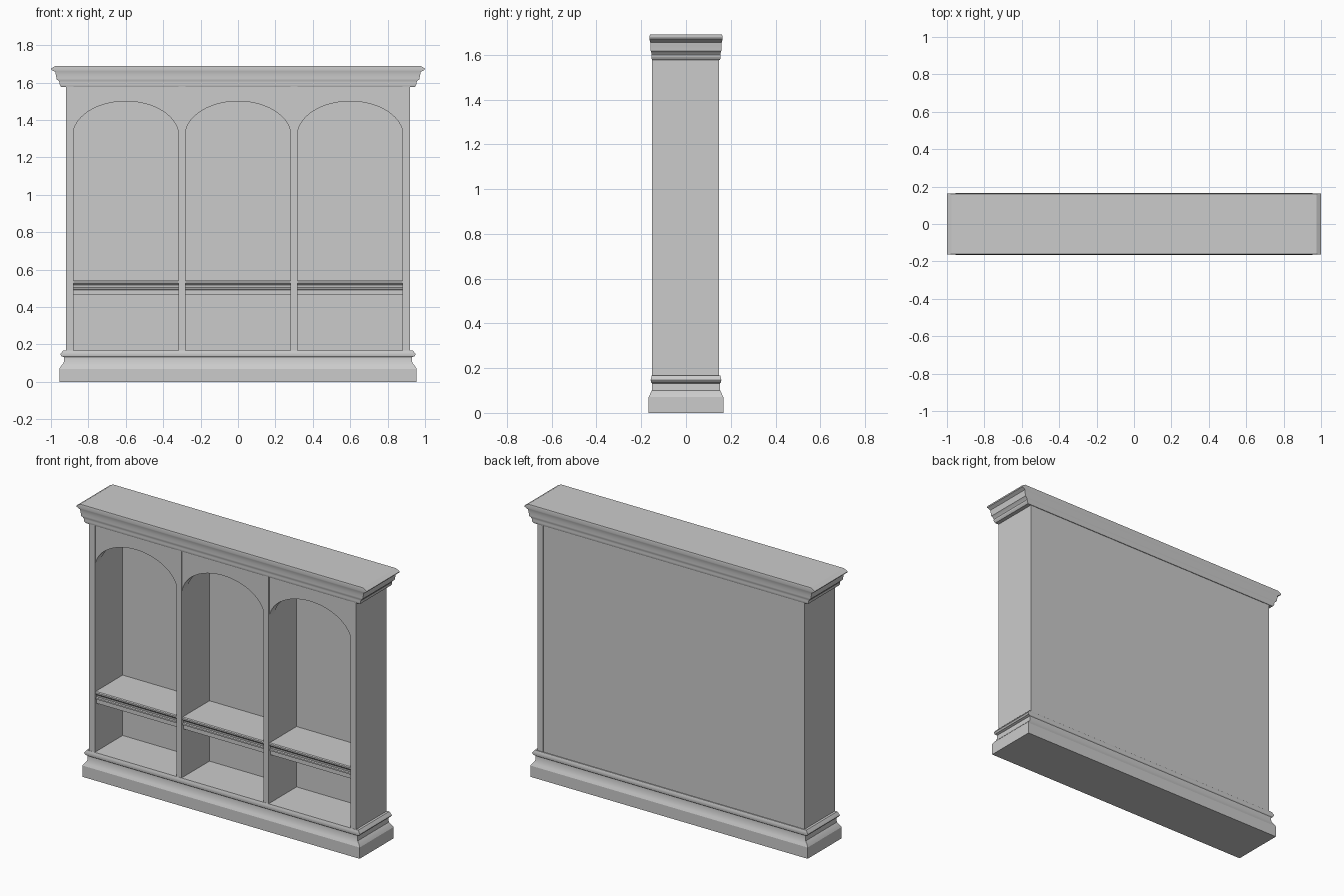
import bpy, bmesh, math

if "Cube" in bpy.data.objects:
    bpy.data.objects.remove(bpy.data.objects["Cube"])


def finish(name, bm):
    bmesh.ops.recalc_face_normals(bm, faces=bm.faces)
    me = bpy.data.meshes.new(name)
    bm.to_mesh(me)
    bm.free()
    ob = bpy.data.objects.new(name, me)
    bpy.context.collection.objects.link(ob)
    bpy.ops.object.select_all(action='DESELECT')
    ob.select_set(True)
    bpy.context.view_layer.objects.active = ob
    bpy.ops.object.shade_smooth_by_angle(angle=math.radians(25))
    return ob


def box(name, x0, x1, y0, y1, z0, z1):
    bm = bmesh.new()
    bmesh.ops.create_cube(bm, size=1)
    for v in bm.verts:
        v.co = ((x0 + x1) / 2 + v.co.x * (x1 - x0),
                (y0 + y1) / 2 + v.co.y * (y1 - y0),
                (z0 + z1) / 2 + v.co.z * (z1 - z0))
    return finish(name, bm)


def stacked_moulding(name, rings):
    """Solid made of rectangular rings (half width, half depth, height)."""
    bm = bmesh.new()
    loops = [[bm.verts.new((sx * hx, sy * hy, z))
              for sx, sy in ((-1, -1), (1, -1), (1, 1), (-1, 1))]
             for hx, hy, z in rings]
    for a, b in zip(loops, loops[1:]):
        for i in range(4):
            j = (i + 1) % 4
            bm.faces.new((a[i], a[j], b[j], b[i]))
    bm.faces.new(loops[0])
    bm.faces.new(loops[-1])
    return finish(name, bm)


def prism(name, pts, to3d, direction):
    """Extrude a closed outline placed in space by to3d."""
    bm = bmesh.new()
    face = bm.faces.new([bm.verts.new(to3d(*p)) for p in pts])
    res = bmesh.ops.extrude_face_region(bm, geom=[face])
    verts = [g for g in res['geom'] if isinstance(g, bmesh.types.BMVert)]
    bmesh.ops.translate(bm, verts=verts, vec=direction)
    return finish(name, bm)


# Plinth with sloped shoulder and rounded top bead
stacked_moulding("plinth", [
    (0.955, 0.167, 0.0), (0.955, 0.167, 0.07), (0.946, 0.160, 0.085),
    (0.932, 0.153, 0.10), (0.930, 0.152, 0.132), (0.944, 0.156, 0.137),
    (0.950, 0.158, 0.147), (0.944, 0.156, 0.156), (0.935, 0.153, 0.167)])

# Crown cornice
stacked_moulding("cornice", [
    (0.945, 0.151, 1.577), (0.950, 0.154, 1.583), (0.954, 0.155, 1.592),
    (0.953, 0.154, 1.600), (0.960, 0.155, 1.610), (0.970, 0.158, 1.618),
    (0.970, 0.158, 1.622), (0.974, 0.158, 1.640), (0.976, 0.160, 1.656),
    (0.982, 0.161, 1.660), (0.997, 0.163, 1.668), (1.000, 0.163, 1.675),
    (0.990, 0.163, 1.681), (0.975, 0.161, 1.690)])

# Sides and dividers
for name, x0, x1 in (("left_side", -0.92, -0.88), ("left_divider", -0.318, -0.282),
                     ("right_divider", 0.282, 0.318), ("right_side", 0.88, 0.92)):
    box(name, x0, x1, -0.152, 0.148, 0.16, 1.58)

# Back panel
box("back_panel", -0.90, 0.90, 0.122, 0.147, 0.16, 1.58)

# Shelf edge outline: nosing, cove and apron
shelf_profile = [
    (0.13, 0.543), (-0.142, 0.543), (-0.147, 0.538), (-0.147, 0.529),
    (-0.142, 0.524), (-0.136, 0.518), (-0.134, 0.505), (-0.142, 0.502),
    (-0.142, 0.493), (-0.134, 0.490), (-0.134, 0.465), (0.13, 0.465)]

# Arched head and shelf in each bay
for label, cx in (("left", -0.6), ("middle", 0.0), ("right", 0.6)):
    w = 0.283
    arch = [(cx - w * math.cos(math.pi * i / 40), 1.315 + 0.185 * math.sin(math.pi * i / 40))
            for i in range(41)]
    outline = arch + [(cx + w, 1.58), (cx - w, 1.58)]
    prism(label + "_arch", outline, lambda x, z: (x, -0.146, z), (0, 0.055, 0))
    prism(label + "_shelf", shelf_profile, lambda y, z: (cx - w, y, z), (2 * w, 0, 0))
